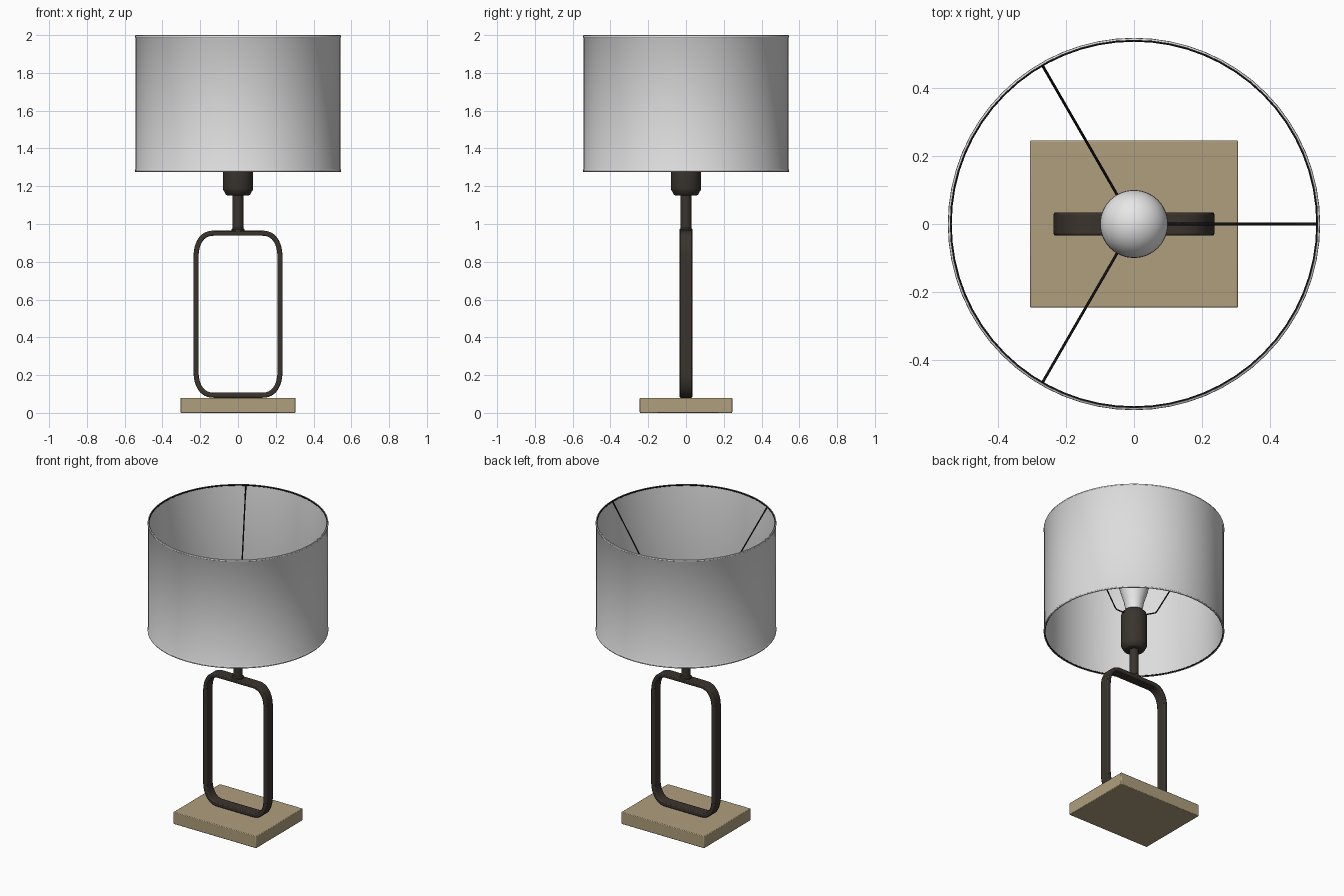
import bpy, bmesh, math
from mathutils import Vector

if "Cube" in bpy.data.objects:
    bpy.data.objects.remove(bpy.data.objects["Cube"])


def material(name, rgb):
    m = bpy.data.materials.new(name)
    m.diffuse_color = (*rgb, 1)
    m.use_nodes = True
    m.node_tree.nodes["Principled BSDF"].inputs["Base Color"].default_value = m.diffuse_color
    return m


TAN = material("tan base", (0.43, 0.345, 0.205))
BRONZE = material("dark bronze", (0.042, 0.034, 0.026))
BLACK = material("black wire", (0.008, 0.008, 0.008))
FABRIC = material("pale shade", (0.72, 0.72, 0.72))
GLASS = material("white bulb", (0.8, 0.8, 0.8))


def finish(name, bm, mat, angle=35):
    bmesh.ops.recalc_face_normals(bm, faces=bm.faces)
    me = bpy.data.meshes.new(name)
    bm.to_mesh(me)
    bm.free()
    me.materials.append(mat)
    ob = bpy.data.objects.new(name, me)
    bpy.context.collection.objects.link(ob)
    bpy.ops.object.select_all(action='DESELECT')
    ob.select_set(True)
    bpy.context.view_layer.objects.active = ob
    bpy.ops.object.shade_smooth_by_angle(angle=math.radians(angle))
    return ob


def bevel(ob, width, segments=2):
    b = ob.modifiers.new("bevel", 'BEVEL')
    b.width, b.segments = width, segments
    b.limit_method = 'ANGLE'
    b.angle_limit = math.radians(40)


def lathe(name, profile, mat, n=48, closed=False):
    """Spin (radius, z) points about z; closed joins last point to first."""
    bm = bmesh.new()
    rings = []
    for r, z in profile:
        if r < 1e-6:
            rings.append([bm.verts.new((0, 0, z))] * n)
        else:
            rings.append([bm.verts.new((r * math.cos(math.tau * i / n),
                                        r * math.sin(math.tau * i / n), z))
                          for i in range(n)])
    pairs = list(zip(rings, rings[1:])) + ([(rings[-1], rings[0])] if closed else [])
    for a, b in pairs:
        for i in range(n):
            j = (i + 1) % n
            bm.faces.new(list(dict.fromkeys((a[i], a[j], b[j], b[i]))))
    return finish(name, bm, mat)


def wire(name, points, radius, mat, cyclic=False):
    cu = bpy.data.curves.new(name, 'CURVE')
    cu.dimensions = '3D'
    cu.bevel_depth, cu.bevel_resolution = radius, 1
    cu.use_fill_caps = True
    s = cu.splines.new('POLY')
    s.points.add(len(points) - 1)
    for p, co in zip(s.points, points):
        p.co = (*co, 1)
    s.use_cyclic_u = cyclic
    cu.materials.append(mat)
    ob = bpy.data.objects.new(name, cu)
    bpy.context.collection.objects.link(ob)


# base block
bm = bmesh.new()
bmesh.ops.create_cube(bm, size=1)
for v in bm.verts:
    v.co = (v.co.x * 0.61, v.co.y * 0.49, v.co.z * 0.08 + 0.04)
bevel(finish("base", bm, TAN), 0.004)

# upright rounded-rectangle frame: outer loop, inner loop offset inward
HX, Z0, Z1, RX, RZ, THICK, HY = 0.236, 0.08, 0.965, 0.11, 0.15, 0.027, 0.034
HZ, ZC = (Z1 - Z0) / 2, (Z0 + Z1) / 2
outer = []
for q in range(4):
    sx, sz = ((1, 1), (-1, 1), (-1, -1), (1, -1))[q]
    arc = []
    for k in range(13):
        t = math.pi / 2 * k / 12
        c, s = max(math.cos(t), 0) ** 0.85, max(math.sin(t), 0) ** 0.85
        arc.append(Vector((sx * (HX - RX + RX * c), sz * (HZ - RZ + RZ * s))))
    outer += arc if q % 2 == 0 else arc[::-1]
n = len(outer)
inner = []
for i, p in enumerate(outer):
    d = (outer[(i + 1) % n] - p).normalized() + (p - outer[i - 1]).normalized()
    d.normalize()
    inner.append(p + Vector((-d.y, d.x)) * THICK)
bm = bmesh.new()
loops = [[bm.verts.new((p.x, y, p.y + ZC)) for p in pts]
         for pts, y in ((outer, -HY), (outer, HY), (inner, HY), (inner, -HY))]
for a in range(4):
    A, B = loops[a], loops[(a + 1) % 4]
    for i in range(n):
        j = (i + 1) % n
        bm.faces.new((A[i], A[j], B[j], B[i]))
bevel(finish("frame", bm, BRONZE), 0.006)

# stem with small collar, and lamp socket
lathe("stem", [(0, 0.955), (0.035, 0.955), (0.035, 0.972), (0.028, 0.978),
               (0.028, 1.155), (0, 1.155)], BRONZE, 32)
lathe("socket", [(0, 1.15), (0.055, 1.15), (0.063, 1.154), (0.078, 1.18),
                 (0.08, 1.188), (0.08, 1.385), (0.074, 1.405),
                 (0.06, 1.42), (0, 1.42)], BRONZE, 32)

# bulb: neck flaring into a sphere
C, R = 1.63, 0.1
bulb = [(0.05, 1.41), (0.052, 1.44), (0.062, 1.49), (0.078, 1.54)]
bulb += [(R * math.cos(a), C + R * math.sin(a))
         for a in (math.radians(-25 + 11.5 * k) for k in range(10))]
lathe("bulb", bulb + [(0, C + R)], GLASS, 32)

# drum shade with slightly rolled lips
lathe("shade", [(0.540, 1.275), (0.545, 1.277), (0.546, 1.285), (0.542, 1.292),
                (0.542, 1.983), (0.546, 1.99), (0.545, 1.998), (0.540, 2.0),
                (0.538, 1.99), (0.538, 1.285)], FABRIC, 64, closed=True)


# wire hoops and three spider arms
def hoop(name, r, z, radius):
    wire(name, [(r * math.cos(math.tau * i / 64), r * math.sin(math.tau * i / 64), z)
                for i in range(64)], radius, BLACK, True)


hoop("top_hoop", 0.5385, 1.994, 0.004)
hoop("bottom_hoop", 0.5385, 1.281, 0.004)
for k in range(3):
    a = math.tau * k / 3
    wire(f"shade_arm_{k + 1}",
         [(r * math.cos(a), r * math.sin(a), z)
          for r, z in ((0.07, 1.385), (0.138, 1.385), (0.148, 1.395), (0.539, 1.99))],
         0.004, BLACK)
